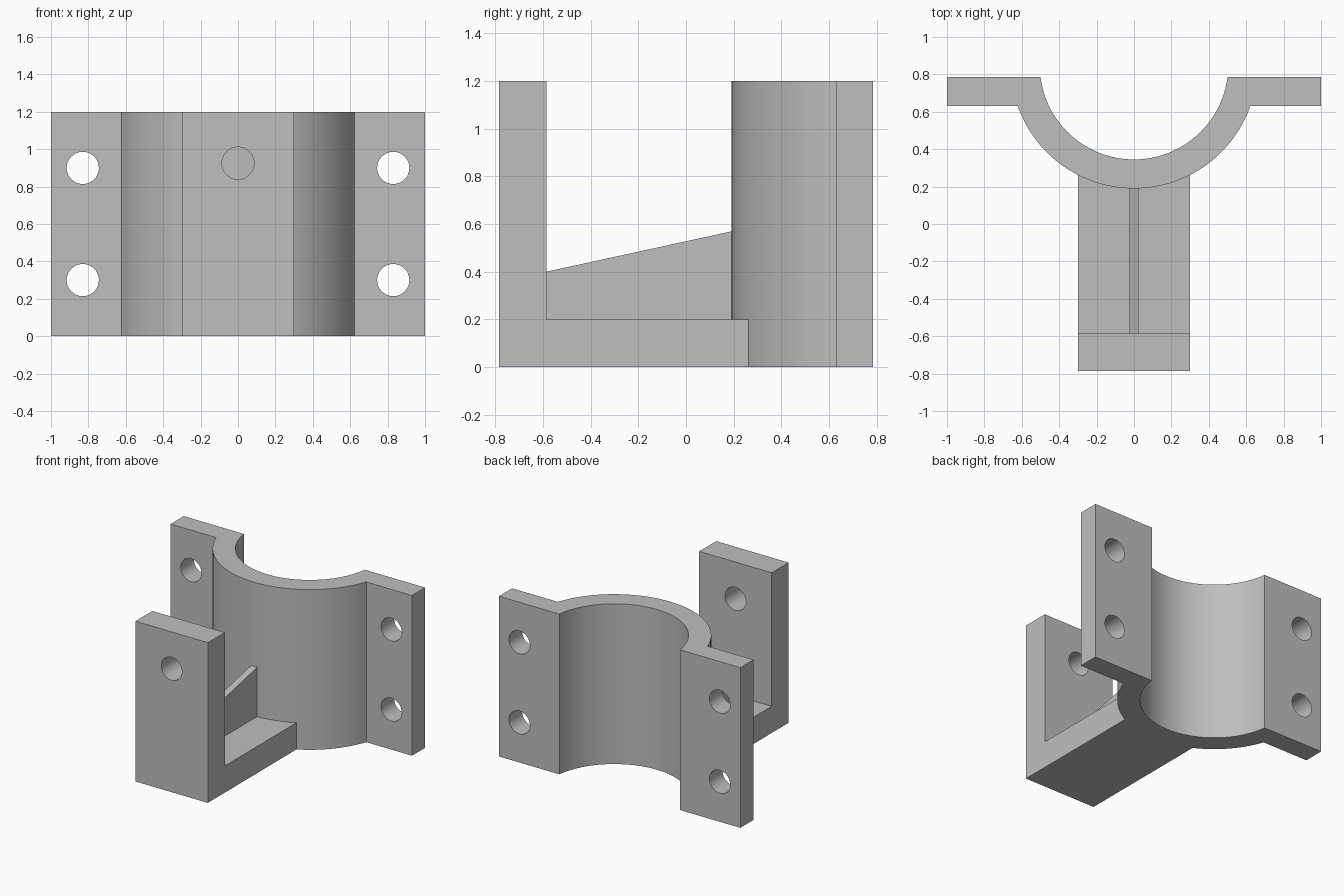
import bpy, bmesh
from math import asin, sin, cos, pi, radians
from mathutils import Matrix, Vector

old = bpy.data.objects.get("Cube")
if old:
    bpy.data.objects.remove(old, do_unlink=True)

grey = bpy.data.materials.new("plain grey")
grey.use_nodes = True
grey.diffuse_color = (0.52, 0.52, 0.52, 1)
grey.node_tree.nodes["Principled BSDF"].inputs["Base Color"].default_value = grey.diffuse_color

# Main dimensions
HEIGHT, BACK, EAR_FRONT = 1.2, 0.785, 0.63
AXIS_Y, INNER, OUTER = 0.849, 0.504, 0.659
WALL_FRONT, WALL_BACK, HALF_WIDTH = -0.785, -0.585, 0.3
BASE_TOP, HOLE = 0.2, 0.086


def link(name, bm):
    bmesh.ops.recalc_face_normals(bm, faces=bm.faces)
    mesh = bpy.data.meshes.new(name)
    bm.to_mesh(mesh)
    bm.free()
    mesh.materials.append(grey)
    obj = bpy.data.objects.new(name, mesh)
    bpy.context.collection.objects.link(obj)
    return obj


def extrude(name, points, direction):
    """Solid made by sweeping a closed outline along a vector."""
    bm = bmesh.new()
    face = bm.faces.new([bm.verts.new(p) for p in points])
    swept = bmesh.ops.extrude_face_region(bm, geom=[face], use_keep_orig=True)
    moved = [v for v in swept["geom"] if isinstance(v, bmesh.types.BMVert)]
    bmesh.ops.translate(bm, vec=Vector(direction), verts=moved)
    return link(name, bm)


def side_profile(name, outline, half):
    """Outline in (y, z), swept symmetrically across x."""
    return extrude(name, [(-half, y, z) for y, z in outline], (2 * half, 0, 0))


def arc(radius, end_y, steps=48):
    """Arc about the cradle axis, from -x to +x, ending at end_y."""
    half = pi / 2 - asin((AXIS_Y - end_y) / radius)
    angles = [-half + 2 * half * i / steps for i in range(steps + 1)]
    return [(radius * sin(a), AXIS_Y - radius * cos(a), 0) for a in angles]


def cut(obj, location, radius, depth, along_y=True, segments=48):
    """Drill a round hole and discard the drill."""
    bm = bmesh.new()
    bmesh.ops.create_cone(bm, cap_ends=True, segments=segments,
                          radius1=radius, radius2=radius, depth=depth)
    if along_y:
        bm.transform(Matrix.Rotation(pi / 2, 4, "X"))
    bm.transform(Matrix.Translation(location))
    drill = link("drill", bm)
    drill.hide_render = True
    mod = obj.modifiers.new("hole", "BOOLEAN")
    mod.operation, mod.solver, mod.object = "DIFFERENCE", "EXACT", drill
    bpy.context.view_layer.objects.active = obj
    bpy.ops.object.modifier_apply(modifier=mod.name)
    bpy.data.objects.remove(drill, do_unlink=True)


# Half-round cradle with a flat ear on each side
outline = [(-1, BACK, 0), (-1, EAR_FRONT, 0)] + arc(OUTER, EAR_FRONT)
outline += [(1, EAR_FRONT, 0), (1, BACK, 0)] + arc(INNER, BACK)[::-1]
cradle = extrude("cradle_with_ears", outline, (0, 0, HEIGHT))
for x in (-0.83, 0.83):
    for z in (0.3, 0.9):
        cut(cradle, (x, 0.7, z), HOLE, 0.4)

# Front wall and foot in one piece, hollowed to meet the cradle
bracket = side_profile("front_wall_and_foot", [
    (WALL_FRONT, 0), (0.3, 0), (0.3, BASE_TOP), (WALL_BACK, BASE_TOP),
    (WALL_BACK, HEIGHT), (WALL_FRONT, HEIGHT)], HALF_WIDTH)
cut(bracket, (0, AXIS_Y, 0), OUTER - 0.002, 3, along_y=False, segments=128)
cut(bracket, (0, -0.685, 0.925), HOLE, 0.4)

# Thin sloping rib between wall and cradle
rib = side_profile("rib", [
    (WALL_BACK, BASE_TOP), (0.195, BASE_TOP), (0.195, 0.57), (WALL_BACK, 0.4)], 0.025)

# Smooth the round surfaces, keep the edges sharp
bpy.ops.object.select_all(action="DESELECT")
for obj in (cradle, bracket, rib):
    obj.select_set(True)
bpy.context.view_layer.objects.active = cradle
bpy.ops.object.shade_smooth_by_angle(angle=radians(25))
